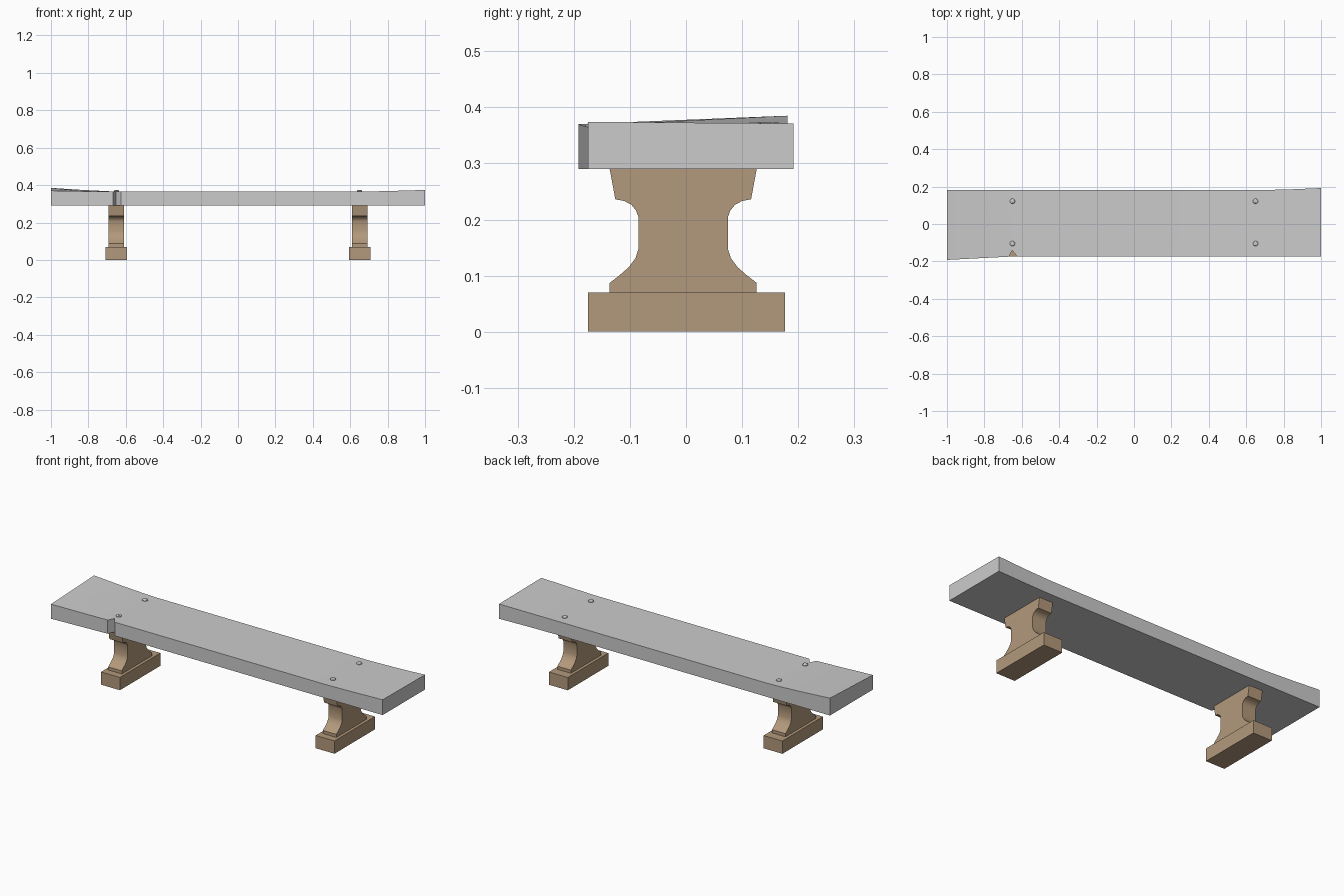
import bpy, bmesh, math

if "Cube" in bpy.data.objects:
    bpy.data.objects.remove(bpy.data.objects["Cube"])

wood = bpy.data.materials.new("brown_wood")
wood.diffuse_color = (0.45, 0.32, 0.2, 1)
wood.use_nodes = True
wood.node_tree.nodes["Principled BSDF"].inputs["Base Color"].default_value = wood.diffuse_color


def make(name, bm, mat=None, smooth=30):
    bmesh.ops.recalc_face_normals(bm, faces=bm.faces)
    me = bpy.data.meshes.new(name)
    bm.to_mesh(me)
    bm.free()
    ob = bpy.data.objects.new(name, me)
    bpy.context.collection.objects.link(ob)
    if mat:
        me.materials.append(mat)
    bpy.ops.object.select_all(action='DESELECT')
    ob.select_set(True)
    bpy.context.view_layer.objects.active = ob
    bpy.ops.object.shade_smooth_by_angle(angle=math.radians(smooth))
    return ob


def loft(name, rings, mat=None):
    """Skin equal-length closed rings and cap both ends."""
    bm = bmesh.new()
    vs = [[bm.verts.new(p) for p in r] for r in rings]
    n = len(rings[0])
    for a, b in zip(vs, vs[1:]):
        for i in range(n):
            j = (i + 1) % n
            bm.faces.new((a[i], a[j], b[j], b[i]))
    bm.faces.new(vs[0])
    bm.faces.new(vs[-1])
    return make(name, bm, mat)


# Seat plank: stations (x, front y, back y, front top z, back top z),
# with warped ends and a V notch in the front edge
stations = [
    (-1.0, -0.192, 0.181, 0.370, 0.385),
    (-0.83, -0.183, 0.181, 0.367, 0.374),
    (-0.668, -0.175, 0.181, 0.365, 0.366),
    (-0.652, -0.140, 0.181, 0.365, 0.366),
    (-0.625, -0.175, 0.181, 0.365, 0.365),
    (0.67, -0.175, 0.181, 0.365, 0.365),
    (0.83, -0.175, 0.185, 0.369, 0.367),
    (1.0, -0.175, 0.192, 0.374, 0.371),
]
loft("seat", [[(x, f, 0.29), (x, b, 0.29), (x, b, zb), (x, f, zf)]
              for x, f, b, zf, zb in stations])

# Leg half profile: (half width, z), from foot up to seat
profile = [(0.131, 0.07), (0.131, 0.087), (0.113, 0.101), (0.097, 0.115),
           (0.085, 0.131), (0.080, 0.147), (0.080, 0.205), (0.084, 0.216),
           (0.092, 0.226), (0.105, 0.233), (0.121, 0.236), (0.131, 0.29)]
outline = profile + [(-w, z) for w, z in reversed(profile)]

for side, cx in (("left", -0.651), ("right", 0.651)):
    # Curved upright
    loft(side + "_leg", [[(cx + dx, w - 0.005, z) for w, z in outline]
                         for dx in (-0.041, 0.041)], wood)
    # Foot block
    loft(side + "_foot", [[(cx + dx, y, z) for y, z in
                           ((-0.175, 0), (0.176, 0), (0.176, 0.07), (-0.175, 0.07))]
                          for dx in (-0.057, 0.057)], wood)
    # Domed bolt heads
    for end, y in (("front", -0.105), ("back", 0.122)):
        bx = math.copysign(0.65, cx)
        loft(f"{side}_{end}_bolt",
             [[(bx + r * math.cos(i * math.pi / 6), y + r * math.sin(i * math.pi / 6), z)
               for i in range(12)]
              for r, z in ((0.014, 0.36), (0.014, 0.368), (0.011, 0.372), (0.006, 0.374))])
